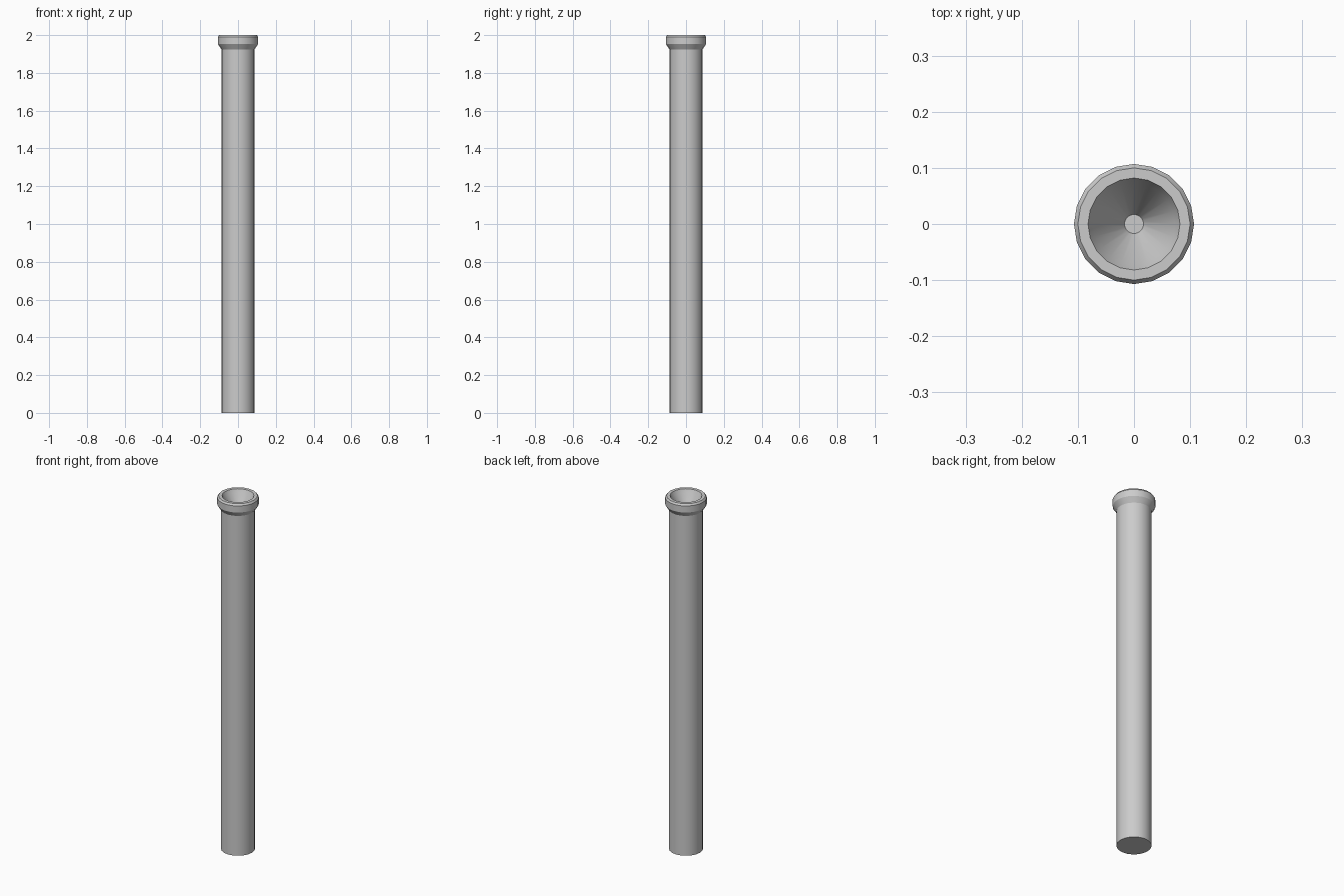
import bpy, bmesh, math

if "Cube" in bpy.data.objects:
    bpy.data.objects.remove(bpy.data.objects["Cube"])

SIDES = 20


def lathe(name, profile):
    """Revolve (radius, z) points around z and cap both ends."""
    bm = bmesh.new()
    rings = []
    for r, z in profile:
        rings.append([bm.verts.new((r * math.cos(2 * math.pi * i / SIDES),
                                    r * math.sin(2 * math.pi * i / SIDES), z))
                      for i in range(SIDES)])
    for a, b in zip(rings, rings[1:]):
        for i in range(SIDES):
            j = (i + 1) % SIDES
            bm.faces.new((a[i], a[j], b[j], b[i]))
    bm.faces.new(rings[0][::-1])
    bm.faces.new(rings[-1])
    bmesh.ops.recalc_face_normals(bm, faces=bm.faces[:])
    mesh = bpy.data.meshes.new(name)
    bm.to_mesh(mesh)
    bm.free()
    obj = bpy.data.objects.new(name, mesh)
    bpy.context.collection.objects.link(obj)
    bpy.context.view_layer.objects.active = obj
    obj.select_set(True)
    bpy.ops.object.shade_smooth_by_angle(angle=math.radians(25))
    obj.select_set(False)
    return obj


# Long tube, flared collar, bevelled rim and conical recess in one skin
lathe("tube_with_collar", [
    (0.088, 0.0),
    (0.088, 1.925),    # collar flare
    (0.107, 1.953),
    (0.107, 1.99),     # outer bevel
    (0.100, 2.0),
    (0.082, 2.0),      # inner lip
    (0.073, 1.98),
    (0.017, 1.88),     # small floor of the cone
])
